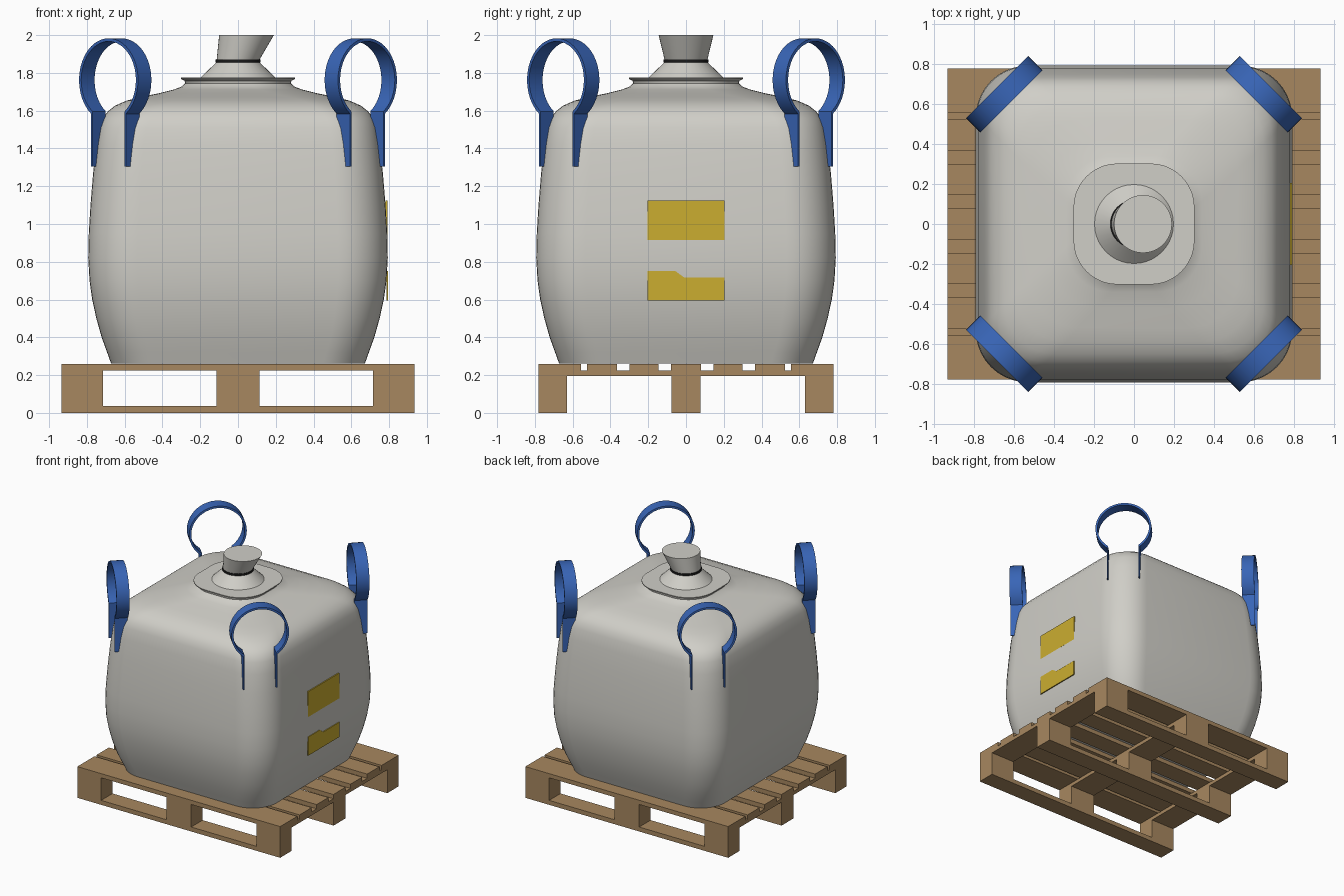
import bpy, bmesh, math
from mathutils import Vector, Matrix

if "Cube" in bpy.data.objects:
    bpy.data.objects.remove(bpy.data.objects["Cube"])


def material(name, rgb):
    m = bpy.data.materials.new(name)
    m.diffuse_color = (*rgb, 1)
    m.use_nodes = True
    m.node_tree.nodes["Principled BSDF"].inputs["Base Color"].default_value = m.diffuse_color
    return m


FABRIC = material("grey_fabric", (0.63, 0.62, 0.575))
WOOD = material("wood", (0.39, 0.245, 0.115))
BLUE = material("blue_webbing", (0.04, 0.13, 0.47))
YELLOW = material("yellow_label", (0.60, 0.42, 0.03))
BLACK = material("black_tie", (0.01, 0.01, 0.01))


def finish(bm, name, mat, smooth=None):
    bmesh.ops.recalc_face_normals(bm, faces=bm.faces)
    me = bpy.data.meshes.new(name)
    bm.to_mesh(me)
    bm.free()
    ob = bpy.data.objects.new(name, me)
    bpy.context.collection.objects.link(ob)
    me.materials.append(mat)
    if smooth:
        bpy.ops.object.select_all(action='DESELECT')
        ob.select_set(True)
        bpy.context.view_layer.objects.active = ob
        bpy.ops.object.shade_smooth_by_angle(angle=math.radians(smooth))
    return ob


def box(name, mat, x0, x1, y0, y1, z0, z1):
    bm = bmesh.new()
    bmesh.ops.create_cube(bm, size=1)
    for v in bm.verts:
        v.co = Vector(((x0 + x1) / 2 + v.co.x * (x1 - x0),
                       (y0 + y1) / 2 + v.co.y * (y1 - y0),
                       (z0 + z1) / 2 + v.co.z * (z1 - z0)))
    return finish(bm, name, mat)


def prism(name, mat, outline, offset):
    bm = bmesh.new()
    f = bm.faces.new([bm.verts.new(p) for p in outline])
    ext = bmesh.ops.extrude_face_region(bm, geom=[f])
    # keep the base face so the solid is closed
    bmesh.ops.translate(bm, vec=offset, verts=[g for g in ext['geom'] if isinstance(g, bmesh.types.BMVert)])
    if len(bm.faces) < len(outline) + 2:
        bmesh.ops.holes_fill(bm, edges=[e for e in bm.edges if e.is_boundary])
    return finish(bm, name, mat)


def section(w, r, z, cx=0, n=10):
    """Rounded square of half width w and corner radius r."""
    pts = []
    for k in range(4):
        a0 = k * math.pi / 2
        mid = a0 + math.pi / 4
        sx, sy = math.copysign(1, math.cos(mid)), math.copysign(1, math.sin(mid))
        for i in range(n + 1):
            a = a0 + math.pi / 2 * i / n
            pts.append((cx + sx * (w - r) + r * math.cos(a), sy * (w - r) + r * math.sin(a), z))
    return pts


def loft(name, mat, sections, smooth):
    bm = bmesh.new()
    rings = [[bm.verts.new(p) for p in s] for s in sections]
    n = len(rings[0])
    for a, b in zip(rings, rings[1:]):
        for i in range(n):
            j = (i + 1) % n
            bm.faces.new((a[i], a[j], b[j], b[i]))
    bm.faces.new(rings[0])
    bm.faces.new(rings[-1])
    bmesh.ops.remove_doubles(bm, verts=bm.verts, dist=1e-4)
    return finish(bm, name, mat, smooth)


# Pallet: deck slats, cross boards, blocks and bottom runners
slats = [(-0.78, -0.555), (-0.525, -0.365), (-0.30, -0.145), (-0.08, 0.08),
         (0.145, 0.30), (0.365, 0.525), (0.555, 0.78)]
for y0, y1 in slats:
    box("deck_slat", WOOD, -0.935, 0.935, y0, y1, 0.225, 0.26)
columns = [(-0.935, -0.715), (-0.115, 0.115), (0.715, 0.935)]
rows = [(-0.78, -0.63), (-0.077, 0.077), (0.63, 0.78)]
for x0, x1 in columns:
    box("cross_board", WOOD, x0, x1, -0.78, 0.78, 0.195, 0.225)
    for y0, y1 in rows:
        box("pallet_block", WOOD, x0, x1, y0, y1, 0.037, 0.195)
for y0, y1 in rows:
    box("bottom_runner", WOOD, -0.935, 0.935, y0, y1, 0, 0.037)

# Bulging sack, from base to flared collar: half width, corner radius, height
profile = [(0.672, 0.22, 0.262), (0.693, 0.225, 0.32), (0.722, 0.23, 0.40), (0.75, 0.24, 0.50),
           (0.772, 0.25, 0.60), (0.786, 0.255, 0.70), (0.793, 0.26, 0.82), (0.79, 0.26, 0.95),
           (0.781, 0.26, 1.10), (0.767, 0.255, 1.27), (0.75, 0.25, 1.42), (0.735, 0.25, 1.51),
           (0.717, 0.25, 1.56), (0.69, 0.25, 1.595), (0.65, 0.25, 1.627), (0.59, 0.25, 1.653),
           (0.52, 0.245, 1.671), (0.42, 0.235, 1.692), (0.34, 0.225, 1.712), (0.30, 0.22, 1.727),
           (0.28, 0.21, 1.745), (0.283, 0.21, 1.758), (0.303, 0.22, 1.769), (0.303, 0.22, 1.776)]
loft("sack", FABRIC, [section(*p) for p in profile], 40)

# Filling neck, tie and folded spout
loft("neck_cone", FABRIC, [section(0.20, 0.20, 1.774), section(0.108, 0.108, 1.862)], 40)
loft("neck_tie", BLACK, [section(0.119, 0.119, 1.856), section(0.119, 0.119, 1.872)], 40)
loft("spout", FABRIC, [section(0.113, 0.113, 1.868), section(0.145, 0.145, 2.0, 0.045)], 40)

# Lifting loops across the four corners
R, T, W, ZC = 0.213, 0.016, 0.10, 1.762
a_end = math.asin((1.59 - ZC) / R)
path = []
for i in range(33):
    a = a_end + (math.pi - 2 * a_end) * i / 32
    path.append((math.cos(a), math.sin(a)))
inner = [(c * (R - T / 2), ZC + s * (R - T / 2)) for c, s in path]
outer = [(c * (R + T / 2), ZC + s * (R + T / 2)) for c, s in path]
leg_in, leg_out = inner[0][0], outer[0][0]
inner = [(leg_in, 1.305)] + inner + [(-leg_in, 1.305)]
outer = [(leg_out, 1.305)] + outer + [(-leg_out, 1.305)]
for k in range(4):
    turn = Matrix.Rotation(math.pi / 4 + k * math.pi / 2, 4, 'Z')
    c = 0.65 * math.sqrt(2)
    rings = []
    for (ti, zi), (to, zo) in zip(inner, outer):
        rings.append([turn @ Vector(p) for p in ((c - W / 2, ti, zi), (c + W / 2, ti, zi),
                                                 (c + W / 2, to, zo), (c - W / 2, to, zo))])
    loft("lifting_loop", BLUE, rings, 30)

# Labels on the right side
box("upper_label", YELLOW, 0.782, 0.791, -0.205, 0.205, 0.915, 1.125)
lower = [(-0.205, 0.595), (0.205, 0.595), (0.205, 0.717), (-0.01, 0.717), (-0.055, 0.75), (-0.205, 0.75)]
prism("lower_label", YELLOW, [(0.785, y, z) for y, z in lower], (0.009, 0, 0))
